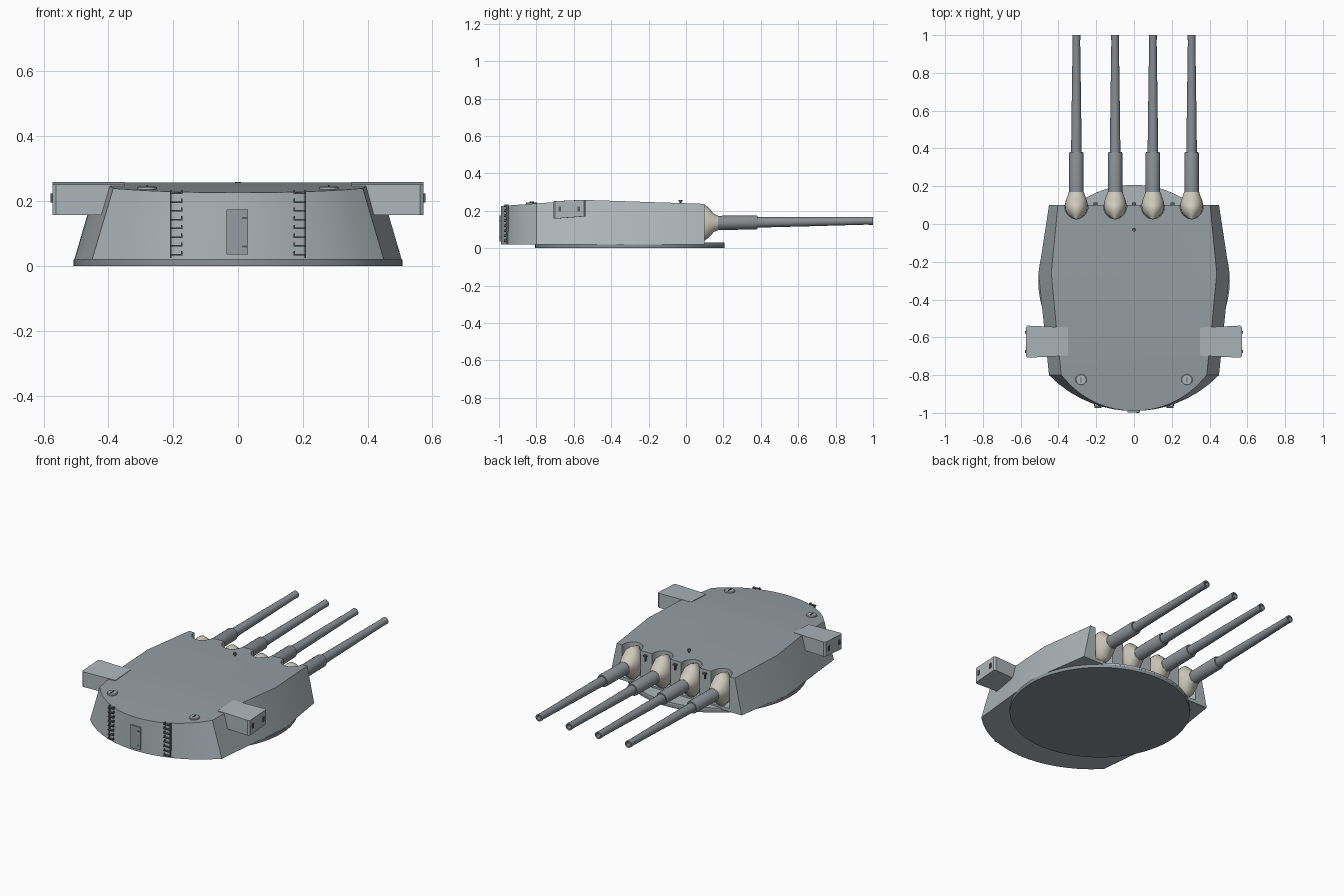
import bpy, bmesh, math
from mathutils import Vector

if "Cube" in bpy.data.objects:
    bpy.data.objects.remove(bpy.data.objects["Cube"])


def mat(name, r, g, b):
    m = bpy.data.materials.new(name)
    m.diffuse_color = (r, g, b, 1)
    m.use_nodes = True
    m.node_tree.nodes["Principled BSDF"].inputs["Base Color"].default_value = m.diffuse_color
    return m


HULL = mat("hull_grey", 0.42, 0.47, 0.49)
ROOF = mat("roof_grey", 0.30, 0.34, 0.36)
STEEL = mat("gun_steel", 0.25, 0.28, 0.30)
DARK = mat("dark_fittings", 0.10, 0.11, 0.12)
CANVAS = mat("canvas", 0.62, 0.59, 0.50)


def finish(name, bm, mats, smooth=30):
    bmesh.ops.recalc_face_normals(bm, faces=bm.faces)
    me = bpy.data.meshes.new(name)
    bm.to_mesh(me)
    bm.free()
    for m in mats:
        me.materials.append(m)
    ob = bpy.data.objects.new(name, me)
    bpy.context.collection.objects.link(ob)
    bpy.ops.object.select_all(action='DESELECT')
    ob.select_set(True)
    bpy.context.view_layer.objects.active = ob
    if smooth:
        bpy.ops.object.shade_smooth_by_angle(angle=math.radians(smooth))
    return ob


def skin(bm, rings, caps=True):
    """Join equal-length closed rings of points into a tube."""
    rows = [[bm.verts.new(p) for p in ring] for ring in rings]
    n = len(rows[0])
    for a, b in zip(rows, rows[1:]):
        for i in range(n):
            j = (i + 1) % n
            bm.faces.new((a[i], a[j], b[j], b[i]))
    if caps:
        bm.faces.new(rows[0])
        bm.faces.new(rows[-1])
    return rows


def oval(x, y, z, rx, rz, n=24):
    return [(x + rx * math.cos(2 * math.pi * i / n), y,
             z + rz * math.sin(2 * math.pi * i / n)) for i in range(n)]


def disc(x, y, z, rx, ry, n=32):
    return [(x + rx * math.cos(2 * math.pi * i / n),
             y + ry * math.sin(2 * math.pi * i / n), z) for i in range(n)]


def add_box(bm, c, s):
    x, y, z = (v / 2 for v in s)
    skin(bm, [[(c[0] + a * x, c[1] + b * y, c[2] + k * z)
               for a, b in ((-1, -1), (1, -1), (1, 1), (-1, 1))] for k in (-1, 1)])


def roof_z(y):
    return 0.258 - 0.033 * (y + 0.535) if y > -0.535 else 0.258 + 0.0703 * (y + 0.535)


def rear_y(x, half=0.45):
    """Curved rear wall: arc from the corners at y=-0.80 to y=-0.99."""
    r = (half ** 2 + 0.19 ** 2) / 0.38
    return -0.99 + r - math.sqrt(r * r - x * x)


# Turret ring, with the raised lip in front of the face
bm = bmesh.new()
skin(bm, [disc(0, -0.30, z, 0.507, 0.507, 64) for z in (0, 0.02)])
finish("turret_ring", bm, [STEEL])
bm = bmesh.new()
arc = [math.radians(50 + 80 * i / 20) for i in range(21)]
skin(bm, [[(0.507 * math.cos(a), -0.30 + 0.507 * math.sin(a), z) for a in arc]
          for z in (0.018, 0.03)])
finish("front_lip", bm, [HULL])


# Gunhouse: sloped sides, flat face, curved rear
def outline(front, mid, crease, rear):
    right = [(front, 0.10), (mid, -0.26), (crease, -0.535)]
    back = [(rear * t, rear_y(rear * t, rear)) for t in (1 - i / 8 for i in range(17))]
    return right + back + [(-x, y) for x, y in reversed(right)]


bm = bmesh.new()
low = [(x, y, 0.02) for x, y in outline(0.45, 0.505, 0.477, 0.45)]
top = [(x, y, roof_z(y)) for x, y in outline(0.403, 0.438, 0.412, 0.385)]
rows = skin(bm, [low, top], caps=False)
bm.faces.new(rows[0])
t = rows[1]
for part in (t[:3] + t[-3:], t[2:-2]):
    bm.faces.new(part).material_index = 1
house = finish("gunhouse", bm, [HULL, ROOF], 0)

# Rounded gun ports cut in the face
GUNS = (-0.305, -0.10, 0.10, 0.305)
bm = bmesh.new()
for x in GUNS:
    skin(bm, [disc(x, 0.10, z, 0.063, 0.073) for z in (0.04, 0.40)])
cutter = finish("port_cutter", bm, [HULL], 0)
cutter.hide_render = True
bpy.context.view_layer.objects.active = house
mod = house.modifiers.new("ports", 'BOOLEAN')
mod.operation, mod.solver, mod.object = 'DIFFERENCE', 'EXACT', cutter
bpy.ops.object.modifier_apply(modifier="ports")
bpy.data.objects.remove(cutter)
bpy.ops.object.select_all(action='DESELECT')
house.select_set(True)
bpy.ops.object.shade_smooth_by_angle(angle=math.radians(14))


# Guns: canvas blast bag, sleeve, tapered barrel with bore
def axis_z(y):
    return 0.133 + 0.0135 * y


for k, x in enumerate(GUNS):
    bm = bmesh.new()
    bag = [(0.03, 0.022, 0.05, 0.222), (0.05, 0.047, 0.042, 0.230), (0.075, 0.058, 0.04, 0.237),
           (0.10, 0.061, 0.04, 0.234), (0.125, 0.056, 0.06, 0.212), (0.15, 0.046, 0.088, 0.184),
           (0.17, 0.040, 0.096, 0.175)]
    skin(bm, [oval(x, y, (a + b) / 2, w, (b - a) / 2) for y, w, a, b in bag])
    finish(f"blast_bag_{k + 1}", bm, [CANVAS], 50)
    bm = bmesh.new()
    prof = [(0.10, 0.038), (0.375, 0.038), (0.382, 0.035), (0.382, 0.028), (0.62, 0.025),
            (0.97, 0.020), (0.98, 0.0215), (1.0, 0.0215), (1.0, 0.014), (0.93, 0.014)]
    skin(bm, [oval(x, y, axis_z(y), r, r) for y, r in prof])
    finish(f"gun_barrel_{k + 1}", bm, [STEEL])

# Rangefinder arms with end shutters
for s, side in ((1, "right"), (-1, "left")):
    bm = bmesh.new()
    rings = [(0.35, -0.697, -0.548), (0.562, -0.708, -0.538), (0.573, -0.700, -0.546)]
    skin(bm, [[(s * x, a, 0.158), (s * x, b, 0.170), (s * x, b, 0.259), (s * x, a, 0.251)]
              for x, a, b in rings])
    finish(f"rangefinder_{side}", bm, [HULL], 0)
    bm = bmesh.new()
    for y in (-0.675, -0.573):
        add_box(bm, (s * 0.572, y, 0.21), (0.012, 0.014, 0.028))
    finish(f"rangefinder_shutters_{side}", bm, [DARK], 0)

    # Rear ladder: one rail and rungs following the wall
    bm = bmesh.new()
    y = rear_y(0.19)
    add_box(bm, (s * 0.208, rear_y(0.208) - 0.002, 0.13), (0.005, 0.014, 0.21))
    for i in range(8):
        add_box(bm, (s * 0.19, y - 0.006, 0.035 + 0.027 * i), (0.038, 0.014, 0.005))
        add_box(bm, (s * 0.174, y - 0.002, 0.040 + 0.027 * i), (0.005, 0.016, 0.012))
    finish(f"ladder_{side}", bm, [DARK], 0)

    # Roof hatch with handle
    bm = bmesh.new()
    z = roof_z(-0.825)
    skin(bm, [disc(s * 0.28, -0.825, z + h, r, r, 20)
              for h, r in ((-0.01, 0.03), (0.005, 0.03), (0.008, 0.026))])
    finish(f"roof_hatch_{side}", bm, [HULL])
    bm = bmesh.new()
    add_box(bm, (s * 0.28, -0.825, z + 0.009), (0.005, 0.026, 0.006))
    finish(f"hatch_handle_{side}", bm, [DARK], 0)

# Rear door with handles
bm = bmesh.new()
add_box(bm, (-0.002, -0.990, 0.105), (0.066, 0.014, 0.14))
finish("rear_door", bm, [ROOF], 0)
bm = bmesh.new()
for z in (0.06, 0.148):
    add_box(bm, (0.02, -0.996, z), (0.014, 0.008, 0.007))
finish("door_handles", bm, [DARK], 0)

# Roof post and small brackets on the face between guns
bm = bmesh.new()
skin(bm, [disc(0, -0.03, z, r, r, 12)
          for z, r in ((0.235, 0.006), (0.25, 0.006), (0.25, 0.010), (0.259, 0.010))])
finish("roof_post", bm, [DARK])
bm = bmesh.new()
for x in (-0.203, 0, 0.203):
    add_box(bm, (x, 0.106, 0.215), (0.022, 0.016, 0.008))
    add_box(bm, (x, 0.104, 0.198), (0.007, 0.012, 0.03))
finish("face_brackets", bm, [DARK], 0)
